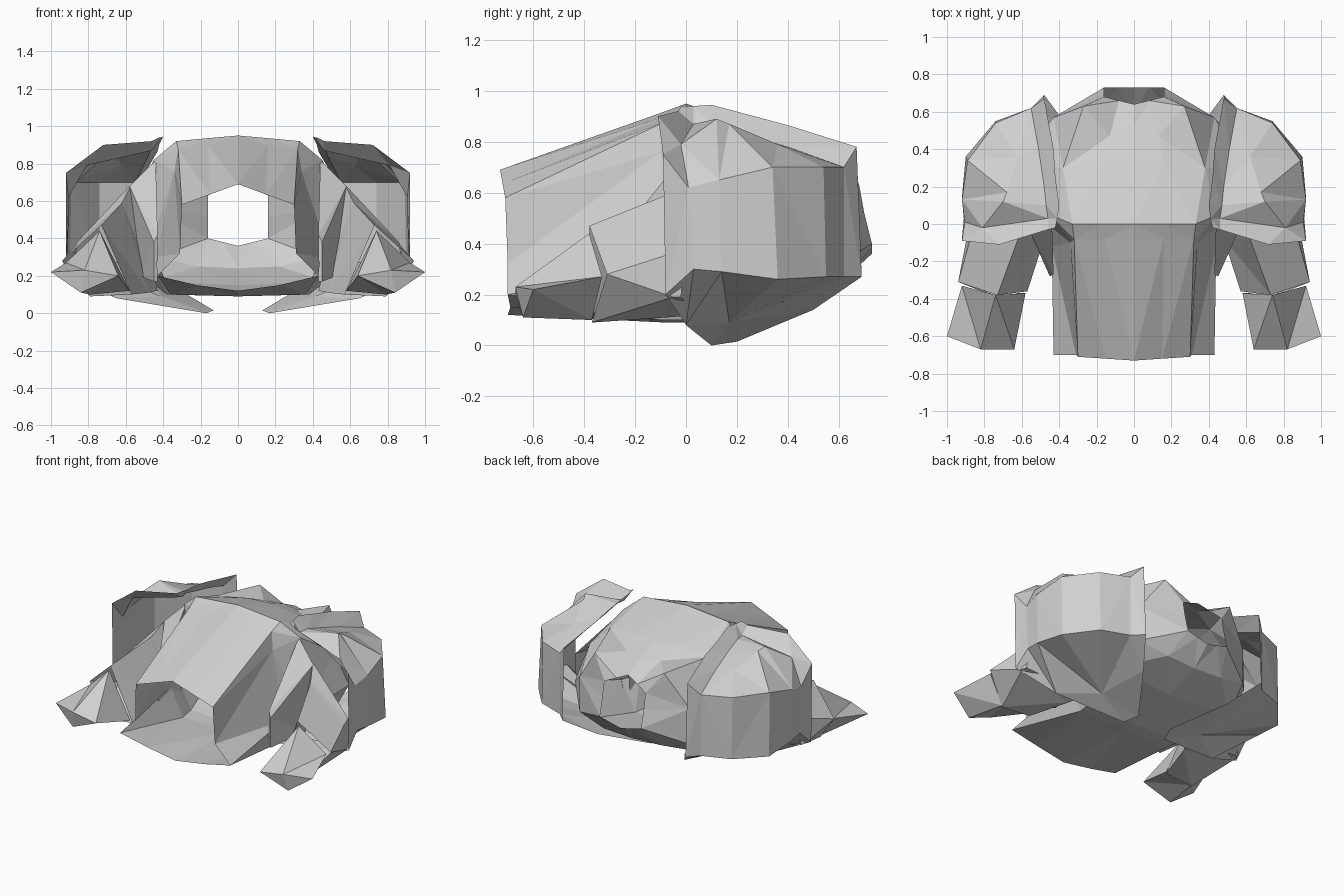
import bpy
import bmesh

default_cube = bpy.data.objects.get("Cube")
if default_cube:
    bpy.data.objects.remove(default_cube, do_unlink=True)

grey = bpy.data.materials.new("plain_grey")
grey.use_nodes = True
colour = (0.63, 0.63, 0.63, 1)
grey.diffuse_color = colour
grey.node_tree.nodes["Principled BSDF"].inputs["Base Color"].default_value = colour


def loft(name, sections, closed=False, cap_end=False):
    """Skin neighbouring sections with flat facets, then mirror the part across x."""
    bm = bmesh.new()
    rings = [[bm.verts.new(point) for point in section] for section in sections]
    for ring, following in zip(rings, rings[1:]):
        count = len(ring)
        for i in range(count if closed else count - 1):
            j = (i + 1) % count
            bm.faces.new((ring[i], ring[j], following[j], following[i]))
    if cap_end:
        bm.faces.new(rings[-1])
    bmesh.ops.remove_doubles(bm, verts=bm.verts[:], dist=0.001)
    bmesh.ops.triangulate(bm, faces=bm.faces[:])
    bmesh.ops.recalc_face_normals(bm, faces=bm.faces[:])
    # Open shells need their outside chosen from the net sideways direction
    sideways = sum(f.normal.x * f.calc_area() for f in bm.faces)
    if not closed and sideways < 0:
        bmesh.ops.reverse_faces(bm, faces=bm.faces[:])
    mesh = bpy.data.meshes.new(name)
    bm.to_mesh(mesh)
    bm.free()
    mesh.materials.append(grey)
    part = bpy.data.objects.new(name, mesh)
    bpy.context.collection.objects.link(part)
    mirror = part.modifiers.new("mirror", "MIRROR")
    mirror.use_clip = True
    mirror.merge_threshold = 0.001


# Hollow torso: half sections from the roof ridge round to the floor, front to back
front_opening = [(0, -.73, .69), (.15, -.72, .635), (.3, -.71, .58), (.31, -.7, .32),
                 (.43, -.7, .2), (.22, -.69, .15), (0, -.7, .12)]
waist = [(0, -.08, .92), (.16, -.08, .9), (.32, -.08, .88), (.34, -.1, .76),
         (.44, -.12, .3), (.36, -.1, .1), (0, -.08, .09)]
chest = [(0, 0, .95), (.17, 0, .935), (.33, 0, .92), (.45, .05, .82),
         (.49, .02, .3), (.38, .02, .1), (0, 0, .09)]
upper_back = [(0, .35, .83), (.16, .33, .83), (.38, .3, .8), (.54, .3, .65),
              (.6, .38, .4), (.47, .38, .17), (0, .35, .15)]
back_edge = [(0, .52, .76), (.13, .47, .77), (.27, .63, .78), (.43, .57, .55),
             (.43, .57, .3), (.22, .6, .25), (0, .6, .24)]
neck_rim = [(0, .64, .7), (.08, .66, .665), (.16, .68, .63), (.16, .7, .52),
            (.16, .73, .4), (.08, .73, .38), (0, .73, .36)]
loft("torso_shell", [front_opening, waist, chest, upper_back, back_edge, neck_rim])

# Shoulder guards: rows from the raised inner flange over the crown, down the
# outer wall and under to the inner tip; each row runs front rim to back
back_tip = (.48, .67, .78)
valley_end = (.55, .62, .7)
under_front = (.65, 0, .08)
under_middle = (.41, .17, .09)
tip_front = (.17, .1, 0)
tip_back = (.13, .2, .015)
flange = [(.42, -.02, .94), (.41, .03, .94), (.4, .1, .945), (.42, .25, .905),
          (.43, .4, .865), back_tip, back_tip]
valley = [(.46, -.03, .92), (.46, .03, .87), (.47, .1, .87), (.48, .2, .84),
          (.51, .4, .78), valley_end, back_tip]
crown = [(.72, -.11, .9), (.81, -.02, .79), (.7, .12, .89), (.68, .17, .87),
         (.62, .36, .79), valley_end, back_tip]
wall_top = [(.92, -.09, .75), (.905, .01, .62), (.92, .13, .65), (.89, .34, .7),
            (.74, .54, .7), valley_end, back_tip]
wall_bottom = [(.92, -.08, .2), (.91, .03, .3), (.92, .14, .29), (.9, .36, .26),
               (.74, .55, .27), (.55, .62, .27), (.48, .69, .27)]
under = [under_front] * 2 + [under_middle] * 4 + [(.34, .5, .14)]
tip = [tip_front] * 3 + [tip_back] * 4
loft("shoulder_guard", [flange, valley, crown, wall_top, wall_bottom, under, tip])

# Sleeves: four-sided tubes sloping down and forward out of the shoulder
loft("sleeve", [
    [(.43, .05, .12), (.57, .02, .69), (.86, .0, .38), (.88, -.02, .19)],
    [(.48, -.08, .11), (.62, -.08, .59), (.87, -.06, .36), (.89, -.05, .19)],
    [(.57, -.36, .1), (.73, -.38, .47), (.94, -.31, .28), (.79, -.37, .09)],
], closed=True)

# Forearms: straight tubes ending in a blunt, slanted hand
loft("forearm", [
    [(.58, -.37, .12), (.74, -.38, .44), (.92, -.33, .27), (.79, -.37, .1)],
    [(.64, -.67, .2), (.82, -.67, .23), (1, -.6, .22), (.84, -.64, .11)],
], closed=True, cap_end=True)

# Side gussets: flared wedges joining the torso flank to the sleeve
loft("side_gusset", [
    [(.44, .05, .82), (.58, .01, .68), (.53, 0, .2), (.44, 0, .2)],
    [(.43, -.27, .42), (.45, -.28, .38), (.45, -.28, .17), (.43, -.27, .17)],
], closed=True, cap_end=True)
